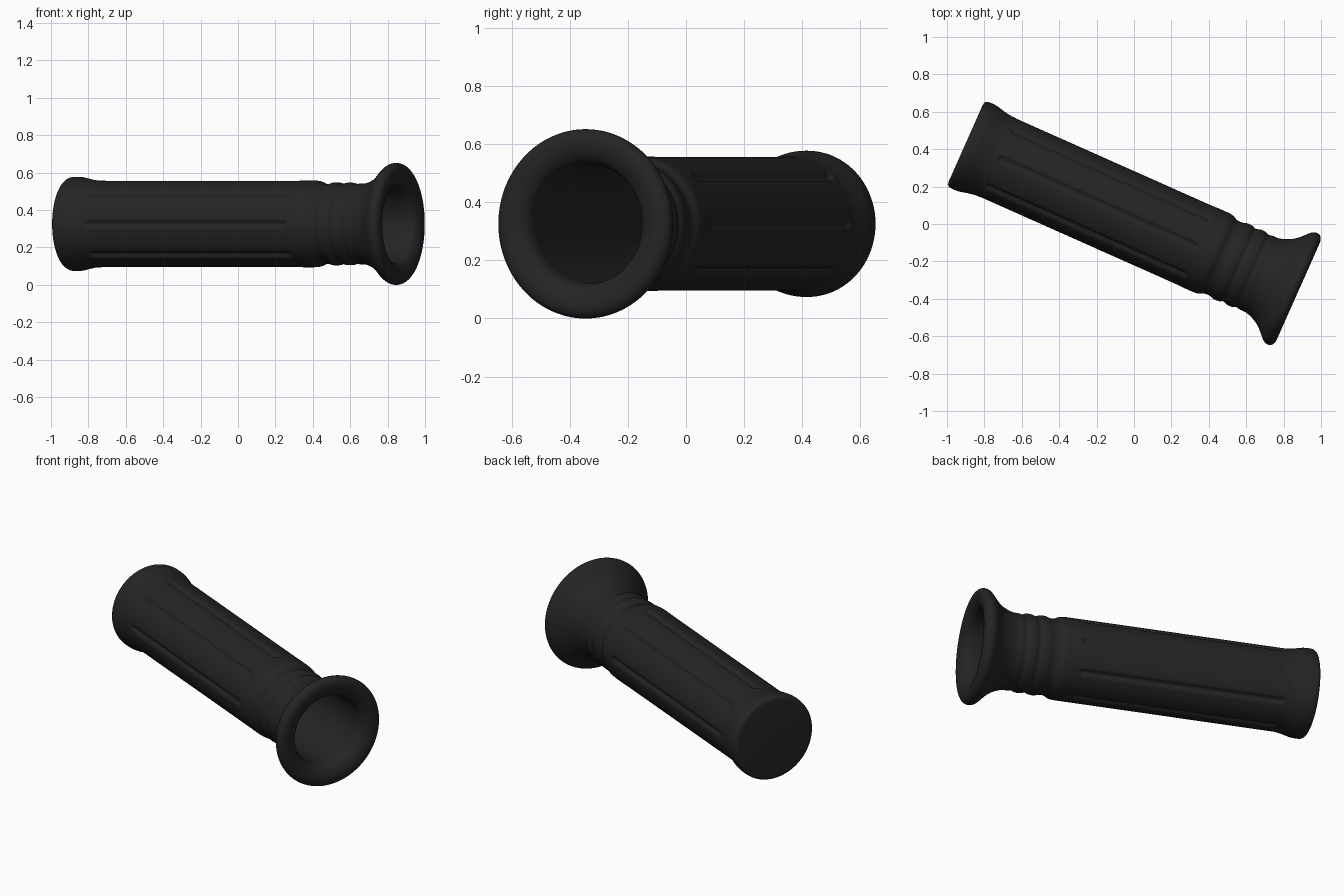
import bpy, bmesh, math

if "Cube" in bpy.data.objects:
    bpy.data.objects.remove(bpy.data.objects["Cube"], do_unlink=True)

SEGMENTS = 192
BARREL_R = 0.232
GROOVE_START, GROOVE_END = -0.79, 0.35
GROOVE_COUNT, GROOVE_HALF, GROOVE_DEPTH = 8, 0.026, 0.013

rubber = bpy.data.materials.new("black_rubber")
rubber.use_nodes = True
colour = (0.018, 0.018, 0.018, 1)
rubber.diffuse_color = colour
bsdf = rubber.node_tree.nodes["Principled BSDF"]
bsdf.inputs["Base Color"].default_value = colour
bsdf.inputs["Roughness"].default_value = 0.8


def smooth_path(points, steps=4):
    """Catmull-Rom curve through (position, radius) points."""
    out = []
    for i in range(len(points) - 1):
        a, b = points[max(i - 1, 0)], points[i]
        c, d = points[i + 1], points[min(i + 2, len(points) - 1)]
        for k in range(steps):
            u = k / steps
            out.append(tuple(
                0.5 * (2 * q + (r - p) * u + (2 * p - 5 * q + 4 * r - s) * u * u
                       + (3 * q - p - 3 * r + s) * u ** 3)
                for p, q, r, s in zip(a, b, c, d)))
    return out + [points[-1]]


def groove_depth(x, angle):
    """Depth of the round-ended lengthwise grooves at a point on the barrel."""
    pitch = 2 * math.pi / GROOVE_COUNT
    across = abs((angle + pitch / 2) % pitch - pitch / 2) * BARREL_R
    beyond = max(0, GROOVE_START - x, x - GROOVE_END)
    dist = math.hypot(across, beyond)
    if dist >= GROOVE_HALF:
        return 0
    return GROOVE_DEPTH * 0.5 * (1 + math.cos(math.pi * dist / GROOVE_HALF))


# Rounded closed end with its bulge
end_bulge = smooth_path([(-0.997, 0.222), (-0.993, 0.240), (-0.980, 0.250),
                         (-0.955, 0.252), (-0.925, 0.250), (-0.890, 0.242),
                         (-0.855, 0.235), (-0.830, BARREL_R)])

# Straight barrel, with closer rows where grooves end
near_rows = [i * 0.006 for i in range(-5, 5)]
barrel = [(GROOVE_START + d, BARREL_R) for d in near_rows]
barrel += [(-0.7 + i * 0.1, BARREL_R) for i in range(11)]
barrel += [(GROOVE_END - d, BARREL_R) for d in reversed(near_rows)]

# Ribbed neck, flared flange and rolled lip
flange = smooth_path([(0.430, BARREL_R), (0.465, 0.229), (0.495, 0.215),
                      (0.525, 0.214), (0.555, 0.222), (0.585, 0.220),
                      (0.605, 0.212), (0.630, 0.220), (0.660, 0.220),
                      (0.682, 0.212), (0.705, 0.216), (0.740, 0.217),
                      (0.780, 0.230), (0.820, 0.252), (0.855, 0.284),
                      (0.885, 0.315), (0.910, 0.326), (0.932, 0.321),
                      (0.946, 0.303), (0.949, 0.275), (0.941, 0.245),
                      (0.922, 0.218), (0.890, 0.206), (0.850, 0.205)])

# Hollow bore running back to the closed end
bore = [(0.3, 0.205), (-0.3, 0.205), (-0.92, 0.205)]


def build_grip():
    bm = bmesh.new()
    rings = []
    for x, radius in end_bulge + barrel + flange + bore:
        ring = []
        for i in range(SEGMENTS):
            angle = 2 * math.pi * i / SEGMENTS
            r = radius
            if radius == BARREL_R:
                r -= groove_depth(x, angle)
            ring.append(bm.verts.new((x, r * math.sin(angle), r * math.cos(angle))))
        rings.append(ring)
    for a, b in zip(rings, rings[1:]):
        for i in range(SEGMENTS):
            j = (i + 1) % SEGMENTS
            bm.faces.new((a[i], a[j], b[j], b[i]))
    bm.faces.new(rings[0])
    bm.faces.new(rings[-1])
    bmesh.ops.recalc_face_normals(bm, faces=bm.faces)
    mesh = bpy.data.meshes.new("handlebar_grip")
    bm.to_mesh(mesh)
    bm.free()
    mesh.materials.append(rubber)
    grip = bpy.data.objects.new("handlebar_grip", mesh)
    bpy.context.collection.objects.link(grip)
    return grip


grip = build_grip()
grip.location = (0.011, 0.026, 0.326)
grip.rotation_euler = (0, 0, math.radians(-24))
bpy.ops.object.select_all(action="DESELECT")
grip.select_set(True)
bpy.context.view_layer.objects.active = grip
bpy.ops.object.shade_smooth_by_angle(angle=math.radians(40))
